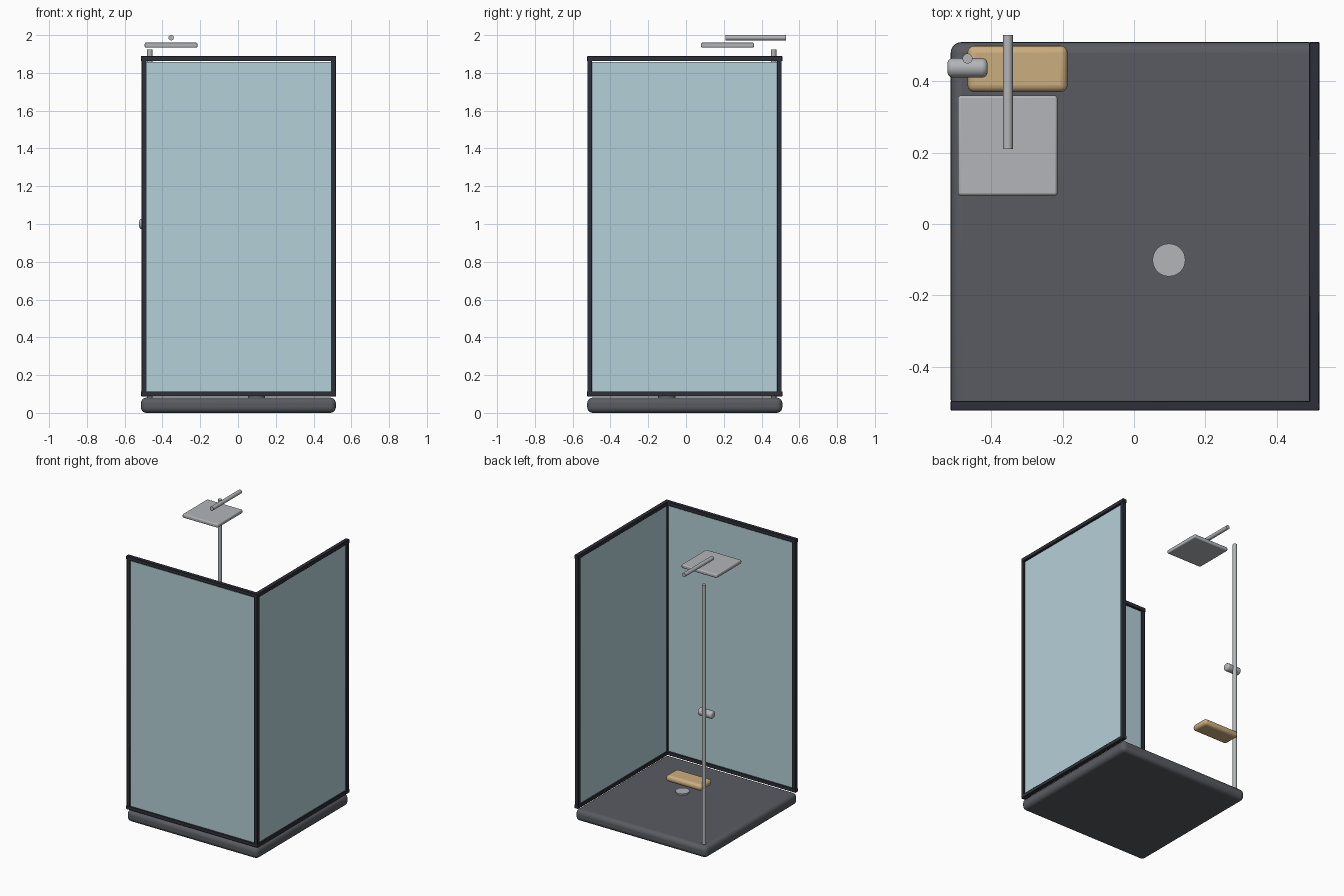
import bpy, math

if "Cube" in bpy.data.objects:
    bpy.data.objects.remove(bpy.data.objects["Cube"])


def material(name, rgb):
    m = bpy.data.materials.new(name)
    m.diffuse_color = (*rgb, 1)
    m.use_nodes = True
    m.node_tree.nodes["Principled BSDF"].inputs["Base Color"].default_value = m.diffuse_color
    return m


FRAME = material("dark_frame", (0.028, 0.030, 0.040))
TRAY = material("slate", (0.10, 0.105, 0.12))
GLASS = material("pale_glass", (0.46, 0.63, 0.69))
METAL = material("metal", (0.45, 0.46, 0.48))
WOOD = material("wood", (0.60, 0.42, 0.21))


def finish(ob, name, mat, bevel, segs):
    ob.name = name
    ob.data.materials.append(mat)
    if bevel:
        mod = ob.modifiers.new("bevel", 'BEVEL')
        mod.width, mod.segments = bevel, segs
        mod.limit_method = 'ANGLE'
        mod.angle_limit = math.radians(40)
    bpy.ops.object.shade_smooth_by_angle(angle=math.radians(35))
    return ob


def box(name, x, y, z, mat, bevel=0, segs=4):
    """Box from (min, max) ranges."""
    c = [(r[0] + r[1]) / 2 for r in (x, y, z)]
    s = [r[1] - r[0] for r in (x, y, z)]
    bpy.ops.mesh.primitive_cube_add(size=1, location=c)
    ob = bpy.context.object
    ob.scale = s
    bpy.ops.object.transform_apply(location=False, rotation=False, scale=True)
    return finish(ob, name, mat, bevel, segs)


def rod(name, centre, r, length, mat, axis='Z', bevel=0, segs=4):
    rot = {'X': (0, math.pi / 2, 0), 'Y': (math.pi / 2, 0, 0), 'Z': (0, 0, 0)}[axis]
    bpy.ops.mesh.primitive_cylinder_add(vertices=32, radius=r, depth=length,
                                        location=centre, rotation=rot)
    return finish(bpy.context.object, name, mat, bevel, segs)


# Tray and drain
box("shower_tray", (-0.514, 0.518), (-0.523, 0.51), (0, 0.081), TRAY, 0.03, 5)
rod("drain_cover", (0.098, -0.101, 0.084), 0.046, 0.014, METAL)

# Glass panels
box("front_glass", (-0.5, 0.5), (-0.515, -0.505), (0.1, 1.857), GLASS)
box("right_glass", (0.5, 0.51), (-0.51, 0.495), (0.1, 1.857), GLASS)

# Horizontal rails, bottom and top of each panel
for label, z in (("bottom", (0.088, 0.114)), ("top", (1.862, 1.889))):
    box(f"front_{label}_rail", (-0.514, 0.52), (-0.523, -0.496), z, FRAME, 0.002, 1)
    box(f"right_{label}_rail", (0.491, 0.52), (-0.523, 0.51), z, FRAME, 0.002, 1)

# Vertical posts: free front edge, shared corner, free back edge
for label, x, y in (("left", -0.497, -0.510), ("corner", 0.505, -0.510),
                    ("back", 0.505, 0.494)):
    box(f"{label}_post", (x - 0.0135, x + 0.0135), (y - 0.0125, y + 0.0125),
        (0.09, 1.887), FRAME, 0.002, 1)

# Riser pipe, valve, overhead arm and square head
rod("riser_pipe", (-0.467, 0.464, 1.0), 0.014, 1.85, METAL)
rod("mixer_valve", (-0.467, 0.438, 1.0), 0.027, 0.112, METAL, 'X', 0.014)
rod("shower_arm", (-0.354, 0.37, 1.986), 0.014, 0.32, METAL, 'Y')
box("shower_head", (-0.494, -0.215), (0.08, 0.36), (1.934, 1.96), METAL, 0.007, 3)

# Wooden shelf
box("wood_shelf", (-0.467, -0.186), (0.37, 0.50), (0.462, 0.507), WOOD, 0.02, 4)
